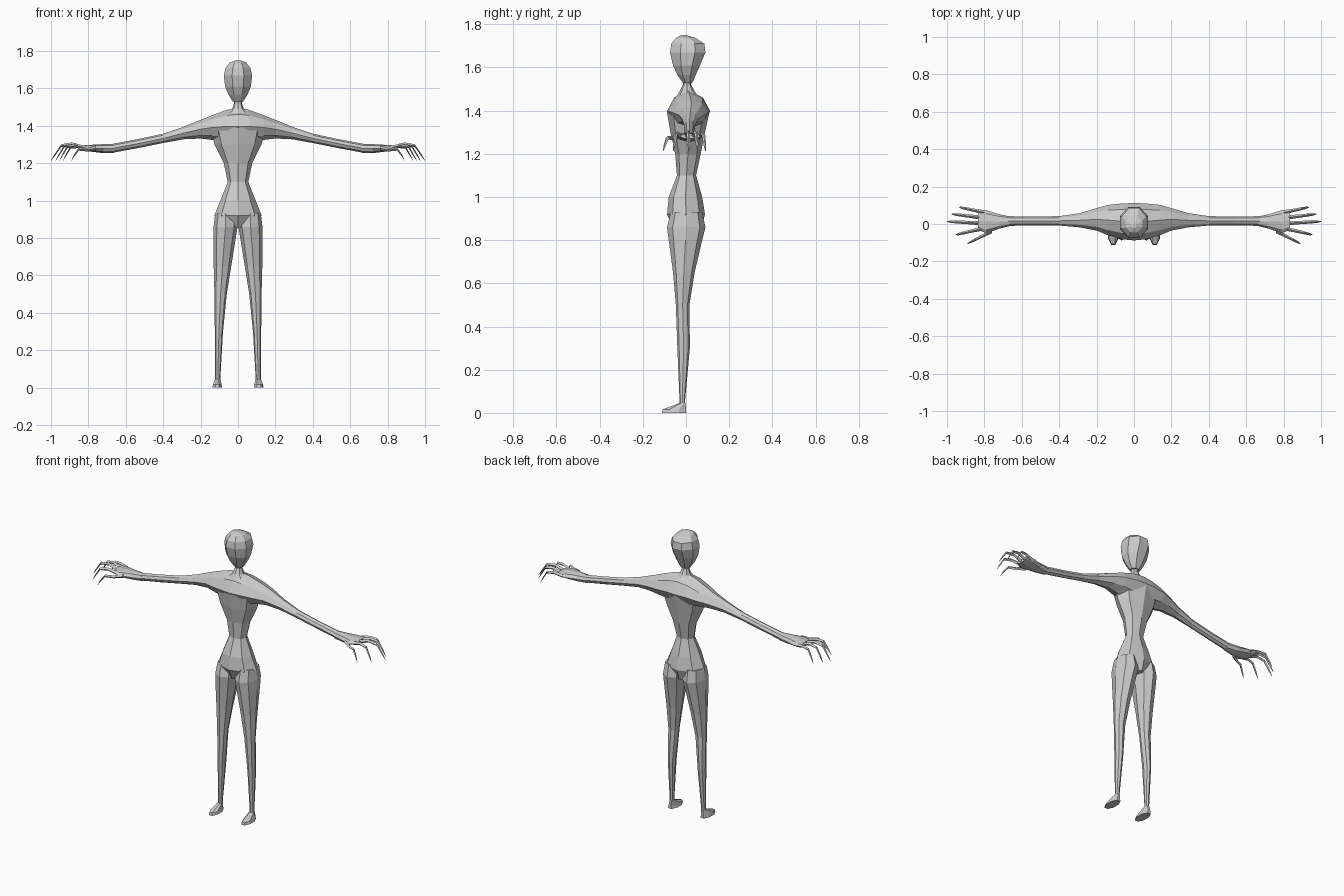
import bpy, bmesh, math
from mathutils import Vector

grey = bpy.data.materials.new("light grey")
grey.diffuse_color = (0.6, 0.6, 0.6, 1)


def ring(axis, pos, a0, a1, b0, b1, n=8, turn=0.0, power=1.0):
    """Polygon filling a box: (x, y) box when axis is z, (y, z) box when axis is x."""
    pts = []
    angles = [2 * math.pi * (i + turn) / n for i in range(n)]
    ca = max(abs(math.cos(t)) for t in angles)
    sa = max(abs(math.sin(t)) for t in angles)
    for t in angles:
        c, s = math.cos(t) / ca, math.sin(t) / sa
        c = math.copysign(abs(c) ** power, c)
        s = math.copysign(abs(s) ** power, s)
        a = (a0 + a1) / 2 + (a1 - a0) / 2 * c
        b = (b0 + b1) / 2 + (b1 - b0) / 2 * s
        pts.append(Vector((a, b, pos)) if axis == "z" else Vector((pos, a, b)))
    return pts


def loft(name, chains, mirror=False):
    """Skin each chain of rings into one flat-shaded object with closed ends."""
    bm = bmesh.new()
    for rings in chains:
        loops = [[bm.verts.new(p) for p in r] for r in rings]
        n = len(loops[0])
        for lo, hi in zip(loops, loops[1:]):
            for i in range(n):
                j = (i + 1) % n
                bm.faces.new((lo[i], lo[j], hi[j], hi[i]))
        bm.faces.new(loops[0][::-1])
        bm.faces.new(loops[-1])
    bmesh.ops.recalc_face_normals(bm, faces=bm.faces)
    me = bpy.data.meshes.new(name)
    bm.to_mesh(me)
    bm.free()
    me.materials.append(grey)
    ob = bpy.data.objects.new(name, me)
    bpy.context.collection.objects.link(ob)
    if mirror:
        ob.modifiers.new("mirror", "MIRROR")
    return ob


# Torso and neck: height, half width, front y, back y
torso = [(0.855, 0.03, -0.06, 0.07), (0.92, 0.127, -0.088, 0.088), (1.0, 0.095, -0.08, 0.075),
         (1.1, 0.055, -0.042, 0.047), (1.2, 0.076, -0.05, 0.068), (1.3, 0.125, -0.072, 0.088),
         (1.39, 0.15, -0.088, 0.108), (1.49, 0.032, -0.03, 0.04), (1.52, 0.022, -0.014, 0.024),
         (1.56, 0.026, -0.016, 0.026)]
loft("torso", [[ring("z", z, -w, w, f, b) for z, w, f, b in torso]])

# Head
head = [(1.53, 0.028, -0.015, 0.03), (1.565, 0.05, -0.04, 0.045), (1.61, 0.069, -0.06, 0.065),
        (1.67, 0.076, -0.074, 0.09), (1.71, 0.066, -0.068, 0.085), (1.737, 0.045, -0.045, 0.045),
        (1.75, 0.012, -0.022, 0.0)]
loft("head", [[ring("z", z, -w, w, f, b, turn=0.5) for z, w, f, b in head]])

# Shoulders and arms: x, front y, back y, bottom z, top z
arm = [(0.0, -0.088, 0.112, 1.3, 1.495), (0.06, -0.082, 0.11, 1.31, 1.485),
       (0.14, -0.06, 0.102, 1.325, 1.456), (0.2, -0.035, 0.085, 1.332, 1.432),
       (0.29, -0.018, 0.058, 1.328, 1.395), (0.4, -0.008, 0.042, 1.308, 1.358),
       (0.54, -0.008, 0.04, 1.28, 1.328), (0.68, -0.01, 0.042, 1.254, 1.302)]
loft("arm", [[ring("x", *a, n=8, power=1.2) for a in arm]], True)

# Palm
palm = [(0.66, -0.01, 0.04, 1.256, 1.303), (0.72, -0.025, 0.052, 1.254, 1.302),
        (0.79, -0.05, 0.074, 1.262, 1.298), (0.835, -0.03, 0.07, 1.27, 1.295)]
loft("palm", [[ring("x", *p, n=8) for p in palm]], True)

# Thumb and fingers: root x, root y, tip x, tip y, height of the arch
digits = [(0.76, -0.038, 0.89, -0.105, 1.272), (0.81, -0.024, 0.955, -0.058, 1.295),
          (0.82, 0.005, 1.0, 0.013, 1.302), (0.82, 0.035, 0.975, 0.053, 1.3),
          (0.80, 0.062, 0.935, 0.09, 1.29)]
steps = [(0.0, 0.0, 0.012), (0.38, 1.0, 0.009), (0.7, 0.6, 0.008), (0.9, -0.6, 0.006), (1.0, -1.0, 0.0015)]
chains = []
for x0, y0, x1, y1, top in digits:
    rings = []
    for t, lift, r in steps:
        z = 1.28 + (top - 1.28 if lift > 0 else 0.066) * lift
        x, y = x0 + (x1 - x0) * t, y0 + (y1 - y0) * t
        rings.append(ring("x", x, y - r, y + r, z - r, z + r, n=4))
    chains.append(rings)
loft("fingers", chains, True)

# Legs: height, inner x, outer x, front y, back y
leg = [(0.03, 0.092, 0.124, -0.03, -0.004), (0.06, 0.094, 0.122, -0.03, -0.004),
       (0.3, 0.08, 0.124, -0.04, 0.018), (0.5, 0.06, 0.126, -0.047, 0.016),
       (0.65, 0.036, 0.13, -0.06, 0.04), (0.8, 0.012, 0.132, -0.08, 0.075),
       (0.86, 0.002, 0.131, -0.088, 0.09), (0.93, 0.01, 0.122, -0.07, 0.075)]
loft("leg", [[ring("z", *v) for v in leg]], True)

# Feet: wide sole with a low toe, narrowing up to the ankle
foot = [(0.0, 0.084, 0.138, -0.112, 0.0), (0.016, 0.088, 0.134, -0.108, 0.0),
        (0.046, 0.094, 0.122, -0.03, -0.002)]
loft("foot", [[ring("z", *v, turn=0.5) for v in foot]], True)
